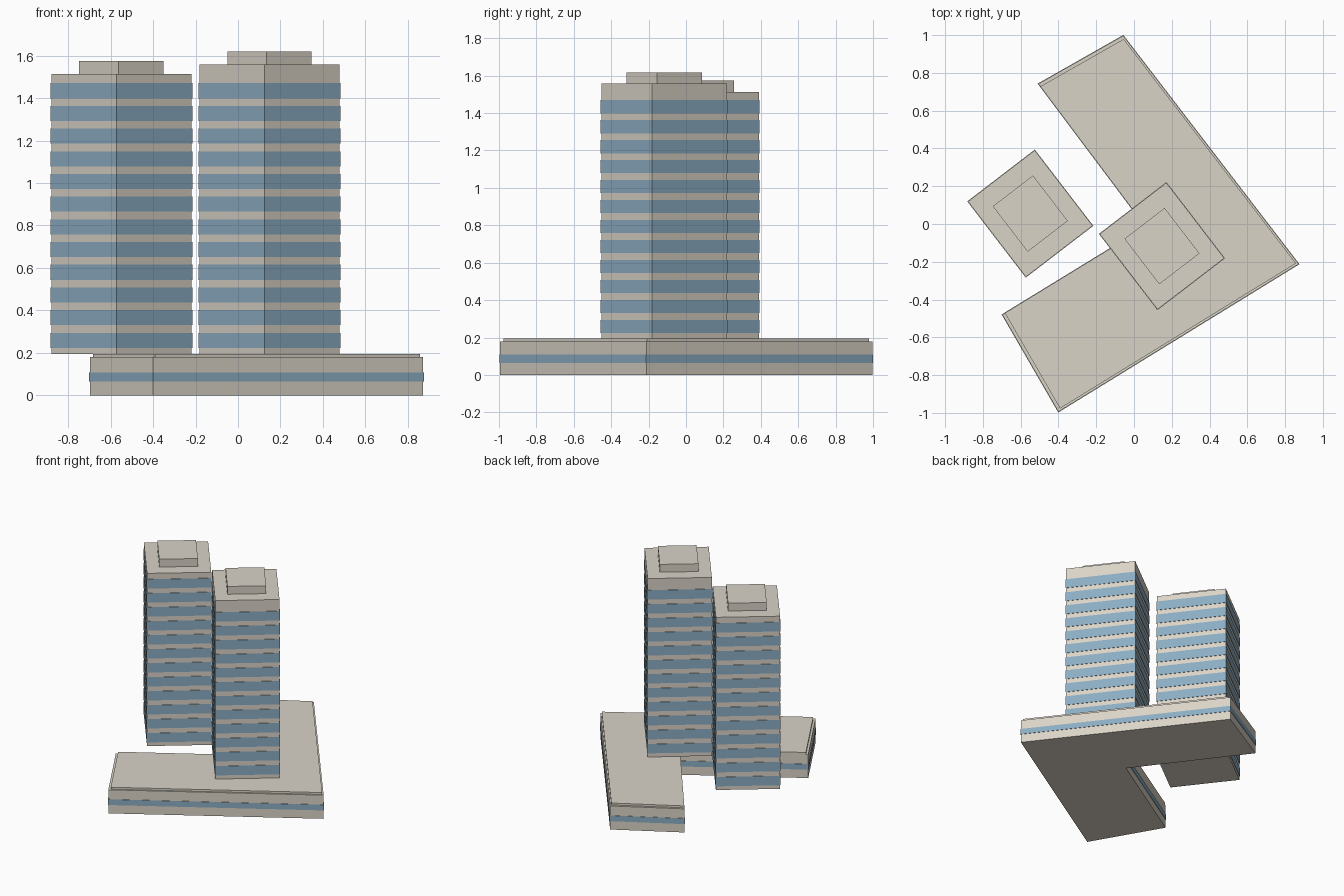
import bpy
import bmesh
from math import radians
from mathutils import Vector, Matrix

cube = bpy.data.objects.get("Cube")
if cube:
    bpy.data.objects.remove(cube, do_unlink=True)


def material(name, colour):
    mat = bpy.data.materials.new(name)
    mat.use_nodes = True
    mat.diffuse_color = colour
    mat.node_tree.nodes["Principled BSDF"].inputs["Base Color"].default_value = colour
    return mat


STONE, GLASS = 0, 1
MATERIALS = [material("warm stone", (0.70, 0.655, 0.575, 1)),
             material("blue glass", (0.262, 0.418, 0.546, 1))]
PROUD = 0.003  # how far the glass stands out from the stone


def offset(outline, d):
    """Move every edge of an anticlockwise outline outward by d."""
    result = []
    for i, p in enumerate(outline):
        a = (p - outline[i - 1]).normalized()
        b = (outline[(i + 1) % len(outline)] - p).normalized()
        na, nb = Vector((a.y, -a.x)), Vector((b.y, -b.x))
        result.append(p + (na + nb) * d / (1 + na.dot(nb)))
    return result


def stack(name, outline, layers):
    """Closed shell of stacked layers: (bottom, top, material)."""
    bm = bmesh.new()
    rings, colours = [], []
    for bottom, top, colour in layers:
        shape = offset(outline, PROUD if colour == GLASS else 0)
        for z in (bottom, top):
            rings.append([bm.verts.new((p.x, p.y, z)) for p in shape])
        colours += [colour, STONE]
    n = len(outline)
    for lower, upper, colour in zip(rings, rings[1:], colours):
        for i in range(n):
            j = (i + 1) % n
            bm.faces.new((lower[i], lower[j], upper[j], upper[i])).material_index = colour
    bm.faces.new(rings[0][::-1])
    bm.faces.new(rings[-1])
    mesh = bpy.data.meshes.new(name)
    bm.to_mesh(mesh)
    bm.free()
    for mat in MATERIALS:
        mesh.materials.append(mat)
    obj = bpy.data.objects.new(name, mesh)
    bpy.context.collection.objects.link(obj)
    return obj


# L-shaped podium with a glass strip
podium = [Vector(p) for p in ((-0.697, -0.48), (-0.40, -0.994), (0.872, -0.212),
                              (-0.057, 0.997), (-0.506, 0.742), (0.062, -0.015))]
stack("podium", podium, [(0, 0.065, STONE), (0.065, 0.108, GLASS), (0.108, 0.18, STONE)])

# Podium roof, shrunk toward the inner corner
inner = podium[-1]
roof = [inner + (p - inner) * 0.982 for p in podium]
stack("podium_roof", roof, [(0.18, 0.195, STONE)])


def rectangle(centre, width, depth):
    turn = Matrix.Rotation(radians(37.5), 2)
    return [Vector(centre) + turn @ Vector((x * width / 2, y * depth / 2))
            for x, y in ((-1, -1), (1, -1), (1, 1), (-1, 1))]


def tower(name, centre, top):
    layers, z = [], 0.195
    for floor in range(12):
        glass_top = 0.295 + floor * 0.1068
        layers += [(z, glass_top - 0.071, STONE), (glass_top - 0.071, glass_top, GLASS)]
        z = glass_top
    layers.append((z, top, STONE))
    stack(name, rectangle(centre, 0.445, 0.503), layers)
    # Plant room on the tower roof
    stack(name + "_plant_room", rectangle(centre, 0.268, 0.303), [(top, top + 0.06, STONE)])


tower("left_tower", (0.148, -0.117), 1.558)
tower("right_tower", (-0.549, 0.055), 1.514)
